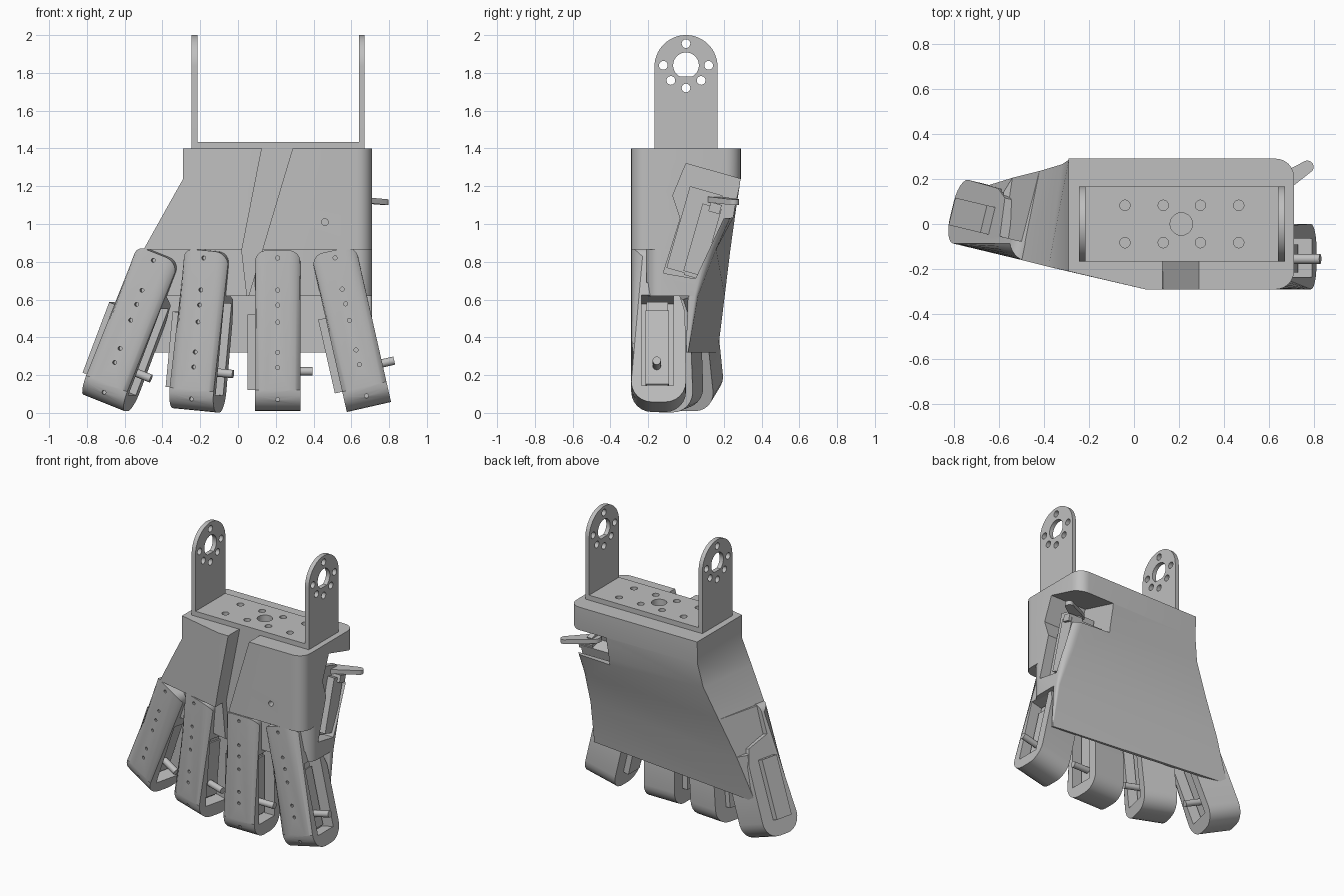
import bpy, bmesh
from math import radians, sin, cos
from mathutils import Matrix

if "Cube" in bpy.data.objects:
    bpy.data.objects.remove(bpy.data.objects["Cube"])

grey = bpy.data.materials.new("plain grey")
grey.use_nodes = True
grey.diffuse_color = (0.52, 0.52, 0.52, 1)
grey.node_tree.nodes["Principled BSDF"].inputs["Base Color"].default_value = (0.52, 0.52, 0.52, 1)
parts = []


def finish(name, bm):
    bmesh.ops.recalc_face_normals(bm, faces=bm.faces)
    mesh = bpy.data.meshes.new(name)
    bm.to_mesh(mesh)
    bm.free()
    mesh.materials.append(grey)
    obj = bpy.data.objects.new(name, mesh)
    bpy.context.collection.objects.link(obj)
    parts.append(obj)
    return obj


def loft(bm, rings):
    """Closed skin through rings that have equal point counts."""
    loops = [[bm.verts.new(p) for p in ring] for ring in rings]
    for a, b in zip(loops, loops[1:]):
        for i in range(len(a)):
            j = (i + 1) % len(a)
            bm.faces.new((a[i], a[j], b[j], b[i]))
    bm.faces.new(loops[0])
    bm.faces.new(loops[-1])


def prism_bm(pts, axis, lo, hi):
    place = {"x": lambda p, t: (t, p[0], p[1]),
             "y": lambda p, t: (p[0], t, p[1]),
             "z": lambda p, t: (p[0], p[1], t)}[axis]
    bm = bmesh.new()
    loft(bm, [[place(p, t) for p in pts] for t in (lo, hi)])
    return bm


def prism(name, pts, axis, lo, hi):
    return finish(name, prism_bm(pts, axis, lo, hi))


def arc(cx, cy, r, start, end, n):
    return [(cx + r * cos(radians(start + (end - start) * i / n)),
             cy + r * sin(radians(start + (end - start) * i / n))) for i in range(n + 1)]


def rod(name, centre, r, axis, lo, hi, n=20):
    return prism(name, arc(*centre, r, 0, 360, n)[:-1], axis, lo, hi)


def box(name, x, y, z):
    return prism(name, [(x[0], y[0]), (x[1], y[0]), (x[1], y[1]), (x[0], y[1])], "z", *z)


def cut(obj, cutters):
    for c in cutters:
        mod = obj.modifiers.new("cut", "BOOLEAN")
        mod.operation = "DIFFERENCE"
        mod.solver = "EXACT"
        mod.object = c
    bpy.context.view_layer.update()
    baked = obj.evaluated_get(bpy.context.evaluated_depsgraph_get())
    mesh = bpy.data.meshes.new_from_object(baked)
    obj.modifiers.clear()
    obj.data = mesh
    for c in cutters:
        parts.remove(c)
        bpy.data.objects.remove(c)


# Palm: one stepped loft, left part swept back, back twisting to a thin lower edge
def palm_ring(z, front_left, mid, front, back, back_left, r_front, r_back):
    side = 0.71
    pts = [front_left, (0.05, mid)]
    pts += arc(side - r_front, front + r_front, r_front, -90, 0, 6)
    pts += arc(side - r_back, back - r_back, r_back, 0, 90, 6)
    pts.append(back_left)
    return [(x, y, z) for x, y in pts]


bm = bmesh.new()
loft(bm, [
    palm_ring(1.4, (-0.29, -0.21), -0.29, -0.29, 0.29, (-0.29, 0.29), 0.08, 0.08),
    palm_ring(1.24, (-0.29, -0.21), -0.29, -0.29, 0.29, (-0.29, 0.285), 0.08, 0.08),
    palm_ring(1.08, (-0.38, -0.19), -0.29, -0.29, 0.255, (-0.32, 0.265), 0.08, 0.07),
    palm_ring(0.865, (-0.5, -0.16), -0.29, -0.29, 0.16, (-0.42, 0.235), 0.08, 0.06),
    palm_ring(0.865, (-0.5, -0.08), -0.21, -0.21, 0.16, (-0.42, 0.235), 0.08, 0.06),
    palm_ring(0.62, (-0.58, -0.06), -0.21, -0.21, 0.065, (-0.54, 0.205), 0.08, 0.02),
    palm_ring(0.62, (-0.58, 0.14), 0.05, 0.01, 0.065, (-0.54, 0.205), 0.02, 0.02),
    palm_ring(0.32, (-0.65, 0.15), 0.065, 0.0, 0.012, (-0.66, 0.168), 0.004, 0.004),
])
bmesh.ops.remove_doubles(bm, verts=bm.verts, dist=0.0001)
palm = finish("palm", bm)

pocket = [(0, 1.32), (0.32, 1.23), (0.32, 1.04), (0.2, 1.03), (0.05, 0.71),
          (-0.12, 0.74), (-0.03, 1.03), (-0.07, 1.15)]
cut(palm, [
    prism("groove_cutter", [(0.13, 1.42), (0.295, 1.42), (0.05, 0.6), (0.02, 0.86)], "y", -0.4, -0.16),
    prism("pocket_cutter", pocket, "x", 0.42, 0.8),
    rod("front_hole_cutter", (0.46, 1.01), 0.018, "y", -0.4, -0.2),
    rod("wrist_hole_cutter", (0.21, 0), 0.05, "z", 0.9, 1.5),
])

# Thumb motor leaning in the side pocket, with its horn
lean = Matrix.Translation((0, 0.055, 0.92)) @ Matrix.Rotation(radians(-16), 4, "X")
for name, x, y, z in [("thumb_motor", (0.44, 0.69), (-0.02, 0.085), (-0.18, 0.19)),
                      ("thumb_motor_bracket", (0.44, 0.64), (-0.11, -0.01), (-0.19, 0.26)),
                      ("thumb_motor_ears", (0.6, 0.64), (-0.01, 0.07), (-0.2, 0.26)),
                      ("thumb_motor_gearbox", (0.6, 0.71), (0.02, 0.08), (0.16, 0.21))]:
    box(name, x, y, z).matrix_world = lean
horn = prism("thumb_horn", arc(0, 0, 0.045, 90, 270, 10) + arc(0.19, 0, 0.028, -90, 90, 10),
             "z", -0.015, 0.015)
horn.matrix_world = (Matrix.Translation((0.61, 0.15, 1.13)) @ Matrix.Rotation(radians(33), 4, "Z")
                     @ Matrix.Rotation(radians(4), 4, "Y"))

# Wrist bracket: drilled base and two round-topped uprights
base = box("bracket_base", (-0.245, 0.67), (-0.167, 0.167), (1.4, 1.435))
cut(base, [rod("hole", (x, y), 0.023, "z", 1.3, 1.5)
           for x in (-0.04, 0.13, 0.295, 0.465) for y in (-0.083, 0.083)]
    + [rod("hole", (0.21, 0), 0.05, "z", 1.3, 1.5)])
for name, lo, hi in [("right_upright", -0.245, -0.215), ("left_upright", 0.64, 0.67)]:
    upright = prism(name, [(-0.167, 1.41), (0.167, 1.41)] + arc(0, 1.833, 0.167, 0, 180, 32), "x", lo, hi)
    holes = [(0, 1.955), (-0.12, 1.84), (0.12, 1.84), (-0.08, 1.76), (0.08, 1.76), (0, 1.72)]
    cutters = [rod("hole", h, 0.023, "x", lo - 0.1, hi + 0.1) for h in holes]
    cutters.append(prism("hub_hole", arc(0, 1.84, 0.068, -60, 240, 28), "x", lo - 0.1, hi + 0.1))
    cut(upright, cutters)

# Finger shell: side profile from the root down around the tip
half = 0.12
profile = ([(0, 0), (0, -0.74)] + arc(0.11, -0.74, 0.11, 180, 270, 6)[1:]
           + arc(0.18, -0.74, 0.11, 270, 360, 6)
           + [(0.285, -0.36), (0.25, -0.25), (0.08, -0.2), (0.08, 0)])
bm = prism_bm(profile, "x", -half, half)
rounded = []
for e in bm.edges:
    a, b = e.verts
    along_side = abs(a.co.x - b.co.x) < 0.001
    front = max(a.co.y, b.co.y) < 0.001
    top = min(a.co.z, b.co.z) > -0.001
    if along_side and (front or top):
        rounded.append(e)
bmesh.ops.bevel(bm, geom=rounded, offset=0.06, segments=6, profile=0.5, affect="EDGES")
finger = finish("finger_1", bm)
cut(finger, [box("pocket_cutter", (-0.09, 0.2), (0.055, 0.225), (-0.76, -0.27))]
    + [rod("pin_hole", (0, z), 0.011, "y", -0.1, 0.03, 10)
       for z in (-0.04, -0.21, -0.29, -0.38, -0.54, -0.62, -0.79)])

# Finger motor, its ears and output peg
finger_parts = [
    finger,
    box("finger_motor_1", (-0.16, 0.06), (0.075, 0.2), (-0.74, -0.34)),
    box("finger_motor_ears_1", (0.03, 0.05), (0.08, 0.195), (-0.75, -0.29)),
    rod("finger_peg_1", (0.135, -0.64), 0.022, "x", 0, 0.185, 16),
]

# Four fingers fanned out from the palm: root position, tilt, yaw
fan = [((-0.435, -0.175, 0.845), 21.2, -13.5),
       ((-0.178, -0.235, 0.86), 5.4, -13.5),
       ((0.21, -0.29, 0.86), 0, 0),
       ((0.505, -0.29, 0.86), -12.8, 0)]
for i, (root, tilt, yaw) in enumerate(fan):
    pose = (Matrix.Translation(root) @ Matrix.Rotation(radians(yaw), 4, "Z")
            @ Matrix.Rotation(radians(tilt), 4, "Y"))
    for src in finger_parts:
        obj = src
        if i:
            obj = bpy.data.objects.new(src.name[:-1] + str(i + 1), src.data)
            bpy.context.collection.objects.link(obj)
            parts.append(obj)
        obj.matrix_world = pose

# Smooth the curved surfaces, keep hard edges
for obj in parts:
    bpy.ops.object.select_all(action="DESELECT")
    obj.select_set(True)
    bpy.context.view_layer.objects.active = obj
    bpy.ops.object.shade_smooth_by_angle(angle=radians(30))
